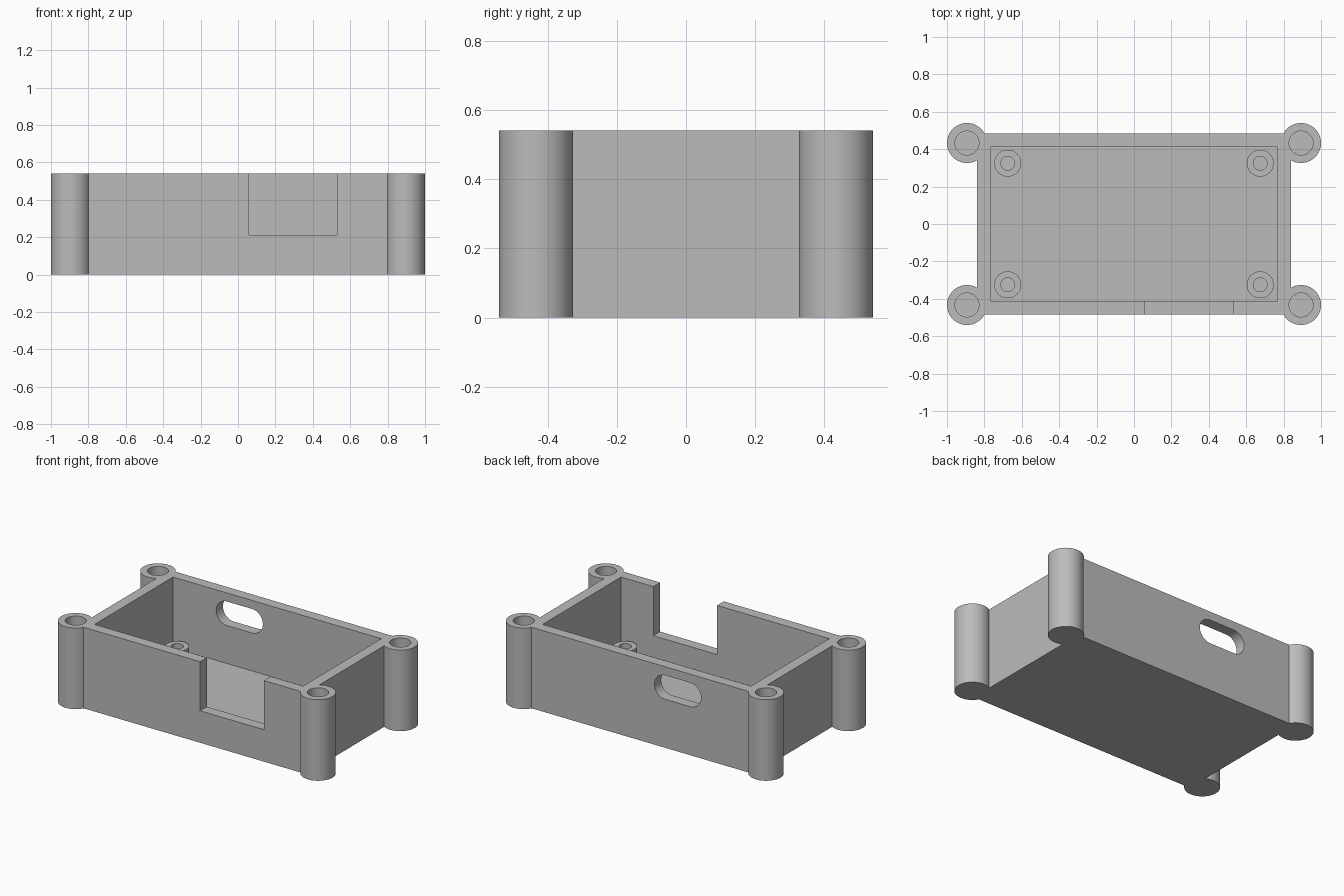
import bpy
import bmesh
import math

HEIGHT = 0.54
FLOOR = 0.07
CORNERS = [(sx, sy) for sx in (-1, 1) for sy in (-1, 1)]

cube = bpy.data.objects.get("Cube")
if cube:
    bpy.data.objects.remove(cube, do_unlink=True)

grey = bpy.data.materials.new("plain grey")
grey.use_nodes = True
grey.diffuse_color = (0.5, 0.5, 0.5, 1)
grey.node_tree.nodes["Principled BSDF"].inputs["Base Color"].default_value = grey.diffuse_color


def prism(name, outline, z0, z1):
    """Upright prism from a closed 2D outline."""
    bm = bmesh.new()
    face = bm.faces.new([bm.verts.new((x, y, z0)) for x, y in outline])
    grown = bmesh.ops.extrude_face_region(bm, geom=[face])["geom"]
    top = [v for v in grown if isinstance(v, bmesh.types.BMVert)]
    bmesh.ops.translate(bm, verts=top, vec=(0, 0, z1 - z0))
    bmesh.ops.recalc_face_normals(bm, faces=bm.faces)
    mesh = bpy.data.meshes.new(name)
    bm.to_mesh(mesh)
    bm.free()
    mesh.materials.append(grey)
    obj = bpy.data.objects.new(name, mesh)
    bpy.context.collection.objects.link(obj)
    return obj


def box(x0, x1, y0, y1):
    return [(x0, y0), (x1, y0), (x1, y1), (x0, y1)]


def circle(x, y, r, n=64):
    return [(x + r * math.cos(math.tau * i / n), y + r * math.sin(math.tau * i / n))
            for i in range(n)]


def stadium(half_length, r, n=16):
    points = []
    for side in (1, -1):
        for i in range(n + 1):
            a = math.pi * i / n - math.pi / 2
            points.append((side * (half_length + r * math.cos(a)), side * r * math.sin(a)))
    return points


def combine(target, tool, operation):
    """Apply a boolean and remove the tool."""
    tool.hide_render = True
    mod = target.modifiers.new("boolean", "BOOLEAN")
    mod.object = tool
    mod.operation = operation
    mod.solver = "EXACT"
    bpy.context.view_layer.objects.active = target
    bpy.ops.object.modifier_apply(modifier=mod.name)
    bpy.data.objects.remove(tool, do_unlink=True)


def smooth(obj):
    bpy.ops.object.select_all(action="DESELECT")
    obj.select_set(True)
    bpy.context.view_layer.objects.active = obj
    bpy.ops.object.shade_smooth_by_angle(angle=math.radians(30))


# Tray with a round screw post at each corner
body = prism("case_body", box(-0.839, 0.839, -0.484, 0.484), 0, HEIGHT)
for sx, sy in CORNERS:
    combine(body, prism("post", circle(sx * 0.893, sy * 0.433, 0.107), 0, HEIGHT), "UNION")
combine(body, prism("cavity", box(-0.768, 0.768, -0.413, 0.413), FLOOR, 1), "DIFFERENCE")
for sx, sy in CORNERS:
    combine(body, prism("hole", circle(sx * 0.893, sy * 0.433, 0.064), FLOOR, 1), "DIFFERENCE")

# Open notch in the front wall
combine(body, prism("notch", box(0.06, 0.53, -0.7, -0.3), 0.213, 1), "DIFFERENCE")

# Rounded slot through the back wall
slot = prism("slot", stadium(0.092, 0.08), -0.2, 0.2)
slot.rotation_euler.x = math.pi / 2
slot.location = (-0.278, 0.48, 0.403)
bpy.context.view_layer.update()
combine(body, slot, "DIFFERENCE")
smooth(body)

# Hollow board standoffs on the floor
for sx, sy in CORNERS:
    name = ("front" if sy < 0 else "back") + ("_left" if sx > 0 else "_right") + "_standoff"
    x, y = sx * 0.675, sy * 0.325
    standoff = prism(name, circle(x, y, 0.072, 48), FLOOR - 0.01, 0.138)
    combine(standoff, prism("bore", circle(x, y, 0.037, 48), FLOOR + 0.002, 1), "DIFFERENCE")
    smooth(standoff)
